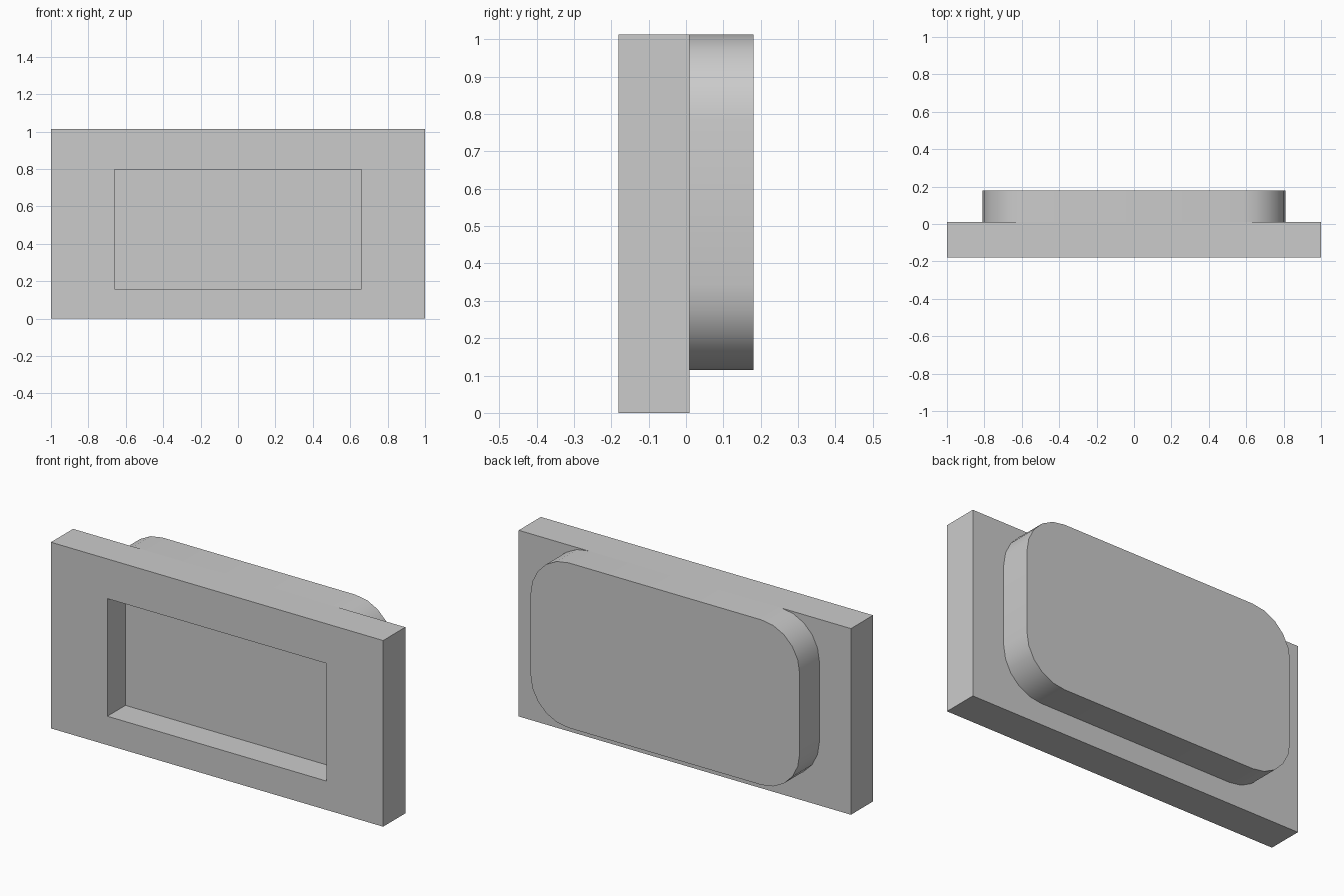
import bpy
import bmesh
import math
from mathutils import Vector

cube = bpy.data.objects.get("Cube")
if cube:
    bpy.data.objects.remove(cube, do_unlink=True)

HEIGHT = 1.013
FRONT, MIDDLE, BACK = -0.18, 0.01, 0.18

grey = bpy.data.materials.new("plain grey")
grey.use_nodes = True
colour = (0.6, 0.6, 0.6, 1)
grey.diffuse_color = colour
grey.node_tree.nodes["Principled BSDF"].inputs["Base Color"].default_value = colour


def finish(name, bm):
    bmesh.ops.recalc_face_normals(bm, faces=bm.faces)
    mesh = bpy.data.meshes.new(name)
    bm.to_mesh(mesh)
    bm.free()
    mesh.materials.append(grey)
    obj = bpy.data.objects.new(name, mesh)
    bpy.context.collection.objects.link(obj)
    return obj


def extrude_back(bm, face, depth):
    new = bmesh.ops.extrude_face_region(bm, geom=[face])["geom"]
    verts = [g for g in new if isinstance(g, bmesh.types.BMVert)]
    bmesh.ops.translate(bm, verts=verts, vec=(0, depth, 0))


# Front plate with a rectangular recess
bm = bmesh.new()
bmesh.ops.create_cube(bm, size=1)
for v in bm.verts:
    v.co = Vector((v.co.x * 2,
                   FRONT if v.co.y < 0 else MIDDLE,
                   (v.co.z + 0.5) * HEIGHT))
bm.normal_update()
front = min(bm.faces, key=lambda f: f.calc_center_median().y)
bmesh.ops.inset_individual(bm, faces=[front], thickness=0.2)
for v in front.verts:
    v.co.x = math.copysign(0.66, v.co.x)
    v.co.z = 0.157 if v.co.z < HEIGHT / 2 else 0.797
extrude_back(bm, front, 0.155)
bmesh.ops.delete(bm, geom=[f for f in bm.faces if f == front], context="FACES_ONLY")
finish("front_plate", bm)

# Rounded block on the back, flush with the plate's top
RADIUS, STEPS = 0.23, 5
half_width, bottom = 0.81, 0.115
middle_z = (HEIGHT + bottom) / 2
half_height = (HEIGHT - bottom) / 2
bm = bmesh.new()
outline = []
for corner, (sx, sz) in enumerate([(1, 1), (-1, 1), (-1, -1), (1, -1)]):
    for i in range(STEPS + 1):
        a = (corner + i / STEPS) * math.pi / 2
        outline.append(bm.verts.new((
            sx * (half_width - RADIUS) + RADIUS * math.cos(a),
            MIDDLE,
            middle_z + sz * (half_height - RADIUS) + RADIUS * math.sin(a))))
extrude_back(bm, bm.faces.new(outline), BACK - MIDDLE)
block = finish("back_block", bm)

bpy.ops.object.select_all(action="DESELECT")
block.select_set(True)
bpy.context.view_layer.objects.active = block
bpy.ops.object.shade_smooth_by_angle(angle=math.radians(30))
